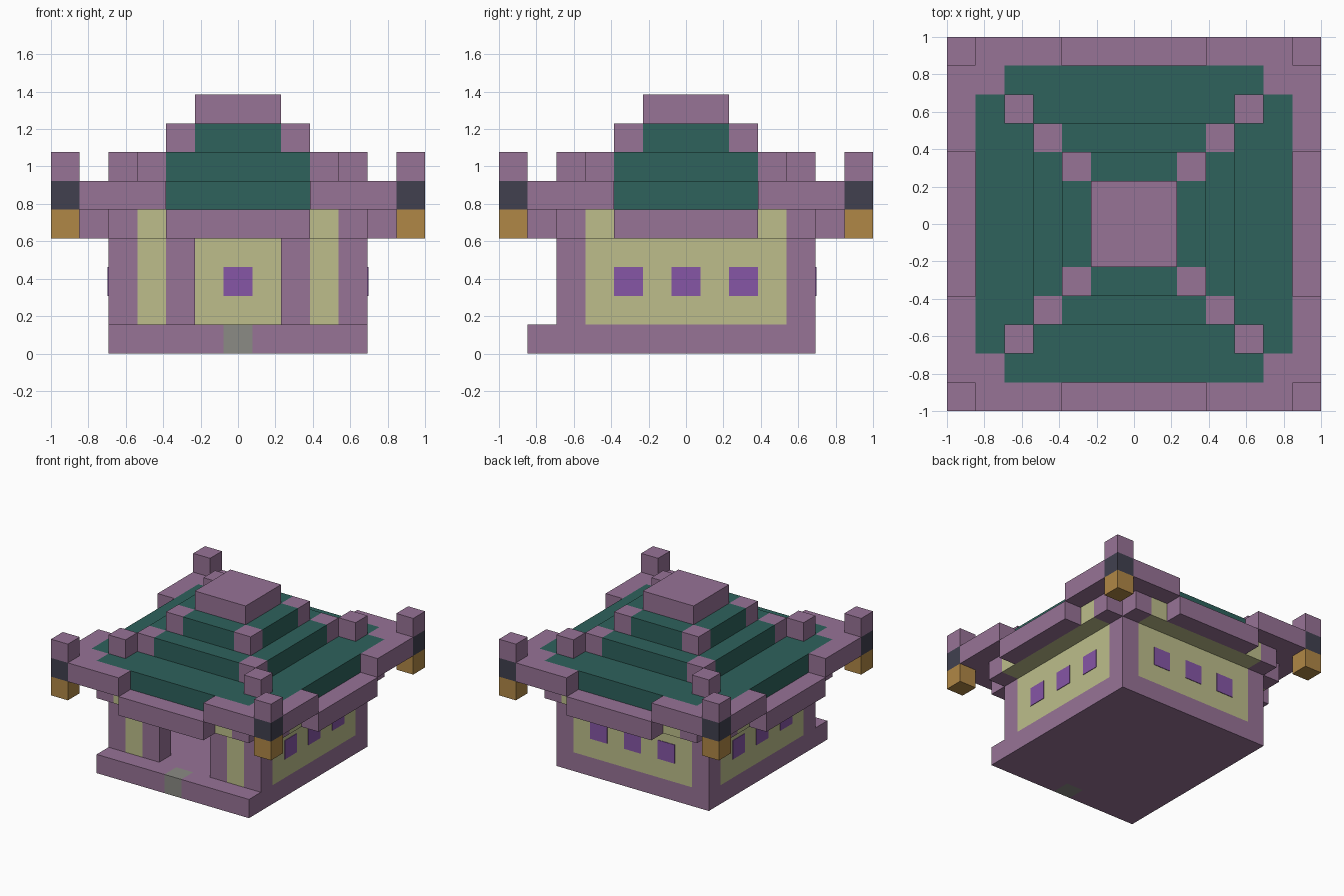
import bpy
import bmesh
from math import pi
from mathutils import Matrix, Vector

U = 2 / 13  # one building block
SIDES = ("front", "left", "back", "right")

cube = bpy.data.objects.get("Cube")
if cube:
    bpy.data.objects.remove(cube, do_unlink=True)


def material(name, rgb):
    linear = [((c / 255 + 0.055) / 1.055) ** 2.4 for c in rgb] + [1]
    mat = bpy.data.materials.new(name)
    mat.use_nodes = True
    mat.diffuse_color = linear
    shader = next(n for n in mat.node_tree.nodes if n.type == "BSDF_PRINCIPLED")
    shader.inputs["Base Color"].default_value = linear
    return mat


mauve = material("mauve_wood", (151, 115, 150))
green = material("green_tile", (46, 98, 92))
cream = material("cream_plaster", (189, 190, 139))
violet = material("violet_window", (134, 86, 166))
amber = material("amber_lantern", (176, 135, 70))
slate = material("slate_bracket", (65, 64, 79))
grey = material("grey_stone", (139, 139, 133))


def add_box(bm, xs, ys, zs):
    size = Vector((xs[1] - xs[0], ys[1] - ys[0], zs[1] - zs[0]))
    mid = Vector((sum(xs), sum(ys), sum(zs))) / 2
    mat = Matrix.Translation(mid * U) @ Matrix.Diagonal((*(size * U), 1))
    bmesh.ops.create_cube(bm, size=1, matrix=mat)


def finish(bm, name, *mats):
    mesh = bpy.data.meshes.new(name)
    bm.to_mesh(mesh)
    bm.free()
    for mat in mats:
        mesh.materials.append(mat)
    obj = bpy.data.objects.new(name, mesh)
    bpy.context.collection.objects.link(obj)


def part(name, mat, *boxes):
    bm = bmesh.new()
    for box in boxes:
        add_box(bm, *box)
    finish(bm, name, mat)


def around(name, mat, *boxes, sides=SIDES):
    """Repeat boxes laid out for the front on the chosen sides."""
    for side in sides:
        bm = bmesh.new()
        for box in boxes:
            add_box(bm, *box)
        turn = Matrix.Rotation(SIDES.index(side) * pi / 2, 3, "Z")
        bmesh.ops.rotate(bm, verts=bm.verts, matrix=turn)
        finish(bm, f"{side}_{name}", mat)


def span(half):
    return (-half, half)


# Base with porch and the stone in its front edge
bm = bmesh.new()
add_box(bm, span(4.5), (-5.5, 4.5), (0, 1))
for co, no in (((-0.5, 0, 0), (1, 0, 0)), ((0.5, 0, 0), (1, 0, 0)),
               ((0, -4.5, 0), (0, 1, 0))):
    bmesh.ops.bisect_plane(bm, geom=bm.verts[:] + bm.edges[:] + bm.faces[:],
                           plane_co=Vector(co) * U, plane_no=no)
for face in bm.faces:
    c = face.calc_center_median() / U
    face.material_index = int(abs(c.x) < 0.5 and c.y < -4.5)
finish(bm, "base", mauve, grey)

# Walls: corner posts, three closed sides with windows, open front
wall = (-4.5, -3.5)
around("corner_post", mauve, (wall, wall, (1, 4)))
closed = SIDES[1:]
around("wall", cream, (span(3.5), wall, (1, 4)), sides=closed)
around("windows", violet,
       *[((x - 0.5, x + 0.5), (-4.53, -3.47), (2, 3)) for x in (-2, 0, 2)],
       sides=closed)
part("front_wall", cream, *[((x - 0.5, x + 0.5), wall, (1, 4)) for x in (-3, 3)])
part("door_posts", mauve, *[((x - 0.5, x + 0.5), wall, (1, 4)) for x in (-2, 2)])

# Overhanging band under the roof, with timber ends
around("upper_band", cream, (span(3.5), (-5.5, -4.5), (4, 5)))
around("band_ends", mauve,
       *[((x - 0.5, x + 0.5), (-5.5, -4.5), (4, 5)) for x in (-4, 4)])

# Stepped tile roof: a slab and four strips per tier, leaving the corners free
for tier, (half, z) in enumerate(((4.5, 5), (2.5, 6), (1.5, 7)), 1):
    part(f"roof_tier_{tier}", green, (span(half), span(half), (z, z + 1)))
    around(f"roof_strip_{tier}", green,
           (span(half), (-half - 1, -half), (z, z + 1)))
part("roof_cap", mauve, (span(1.5), span(1.5), (8, 9)))

# Hip ridge blocks climbing each corner
hips = []
for at, z in ((5, 5), (4, 6), (3, 6), (2, 7)):
    edge = (-at - 0.5, -at + 0.5)
    hips.append((edge, edge, (z, z + 1)))
around("hip_blocks", mauve, *hips)

# Eaves: dropped middle beam and raised outer beams
rim = (-6.5, -5.5)
around("eave_middle", mauve, (span(2.5), rim, (4, 5)))
around("eave_beams", mauve, ((-5.5, -2.5), rim, (5, 6)), ((2.5, 5.5), rim, (5, 6)))

# Corner stacks: lantern, bracket, finial
for name, mat, z in (("lantern", amber, 4), ("bracket", slate, 5), ("finial", mauve, 6)):
    around(f"corner_{name}", mat, (rim, rim, (z, z + 1)))
